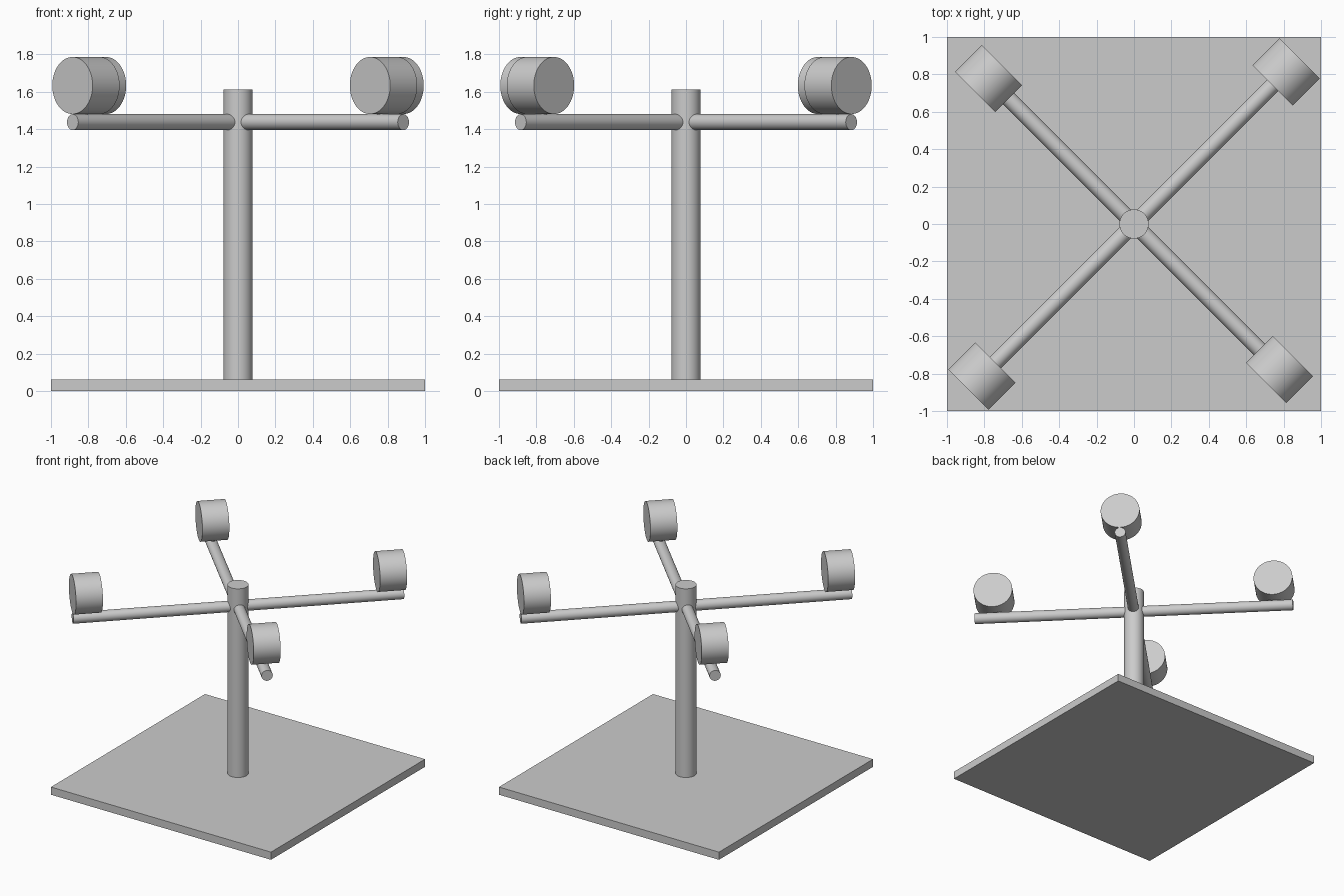
import bpy
import math
from mathutils import Vector

cube = bpy.data.objects.get("Cube")
if cube:
    bpy.data.objects.remove(cube, do_unlink=True)

grey = bpy.data.materials.new("plain_grey")
grey.use_nodes = True
colour = (0.6, 0.6, 0.6, 1)
grey.diffuse_color = colour
grey.node_tree.nodes["Principled BSDF"].inputs["Base Color"].default_value = colour


def rod(name, start, end, radius, sides=64):
    """Capped cylinder running between two points."""
    a, b = Vector(start), Vector(end)
    bpy.ops.mesh.primitive_cylinder_add(
        vertices=sides, radius=radius, depth=(b - a).length, location=(a + b) / 2,
        rotation=(b - a).to_track_quat("Z", "Y").to_euler())
    obj = bpy.context.object
    obj.name = name
    obj.data.materials.append(grey)
    bpy.ops.object.shade_smooth_by_angle(angle=math.radians(30))
    return obj


# Square base plate
BASE_TOP = 0.063
bpy.ops.mesh.primitive_cube_add(size=1, location=(0, 0, BASE_TOP / 2))
base = bpy.context.object
base.name = "base_plate"
base.scale = (2, 2, BASE_TOP)
base.data.materials.append(grey)

# Central post
rod("post", (0, 0, BASE_TOP), (0, 0, 1.613), 0.078)

# Two crossing bars
ARM_Z, REACH = 1.438, 0.884
for name, side in (("bar_a", 1), ("bar_b", -1)):
    rod(name, (-REACH, -side * REACH, ARM_Z), (REACH, side * REACH, ARM_Z), 0.0425)

# Drums on the bar ends, all pointing along the same diagonal, each on a small pin
DRUM_Z, HALF = 1.634, 0.072
corners = {"front_left": (1, -1), "front_right": (-1, -1),
           "back_left": (1, 1), "back_right": (-1, 1)}
for name, (sx, sy) in corners.items():
    offset = 0.813 if sx == sy else 0.778
    x, y = sx * offset, sy * offset
    rod(name + "_drum", (x - HALF, y - HALF, DRUM_Z), (x + HALF, y + HALF, DRUM_Z), 0.1525)
    px, py = (x, y) if sx == sy else (sx * 0.754, sy * 0.754)
    rod(name + "_pin", (px, py, ARM_Z), (px, py, DRUM_Z - 0.1), 0.012, 16)
